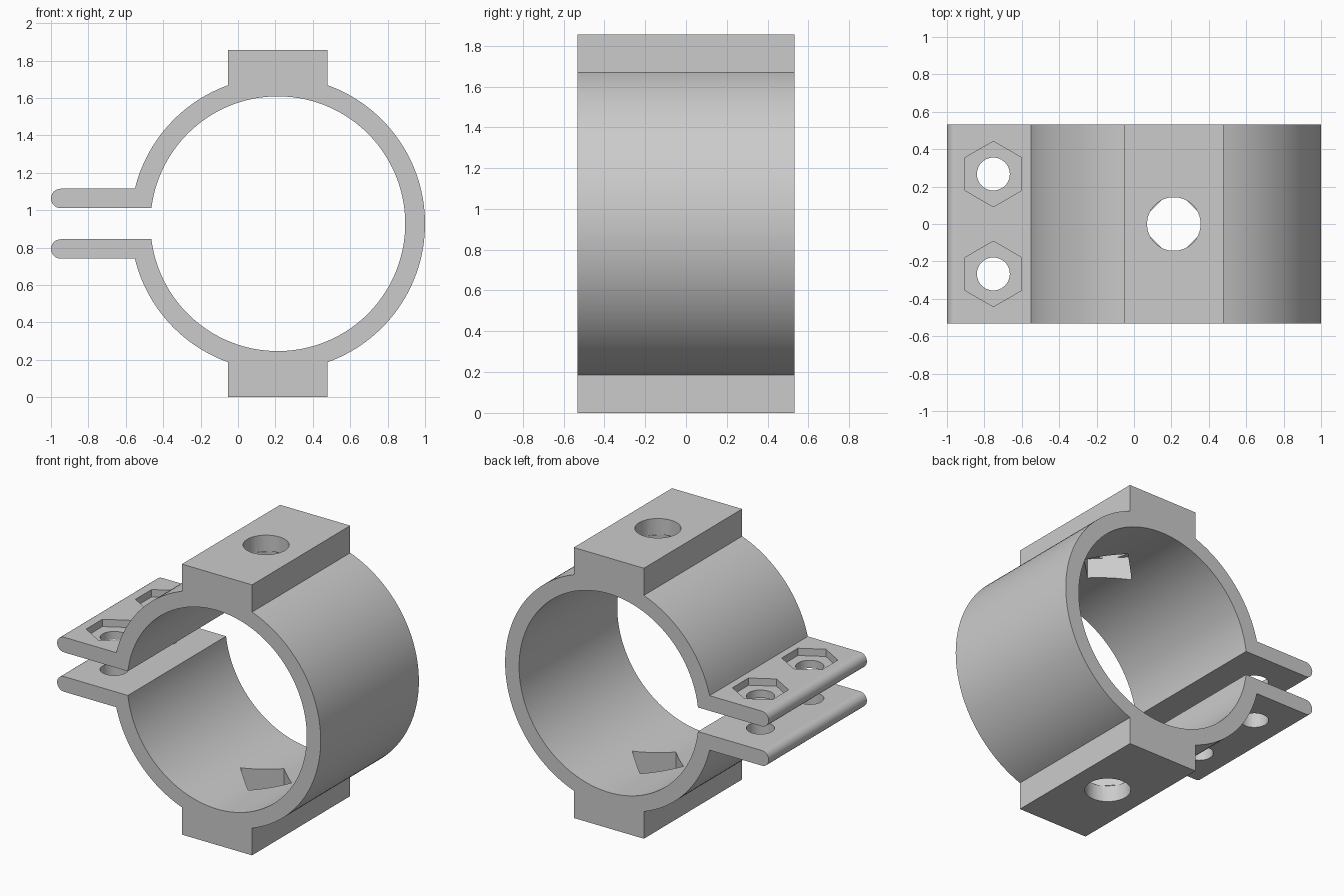
import bpy
import bmesh
from math import pi, cos, sin, acos, asin, radians
from mathutils import Matrix

default = bpy.data.objects.get("Cube")
if default:
    bpy.data.objects.remove(default, do_unlink=True)

# Main dimensions
CX, CZ = 0.213, 0.9275          # ring axis
R_OUT, R_IN = 0.787, 0.681      # ring radii
DEPTH = 0.532                   # half depth along y
BLOCK = 0.266                   # half width of the mounting blocks
TAB_LOW, TAB_HIGH = 0.083, 0.187  # tab height range from the ring axis
TAB_X = -0.752                  # bolt line on the tabs

plastic = bpy.data.materials.new("grey_plastic")
plastic.use_nodes = True
grey = (0.6, 0.6, 0.6, 1)
plastic.diffuse_color = grey
plastic.node_tree.nodes["Principled BSDF"].inputs["Base Color"].default_value = grey


def new_object(name, bm):
    bmesh.ops.recalc_face_normals(bm, faces=bm.faces)
    mesh = bpy.data.meshes.new(name)
    bm.to_mesh(mesh)
    bm.free()
    mesh.materials.append(plastic)
    obj = bpy.data.objects.new(name, mesh)
    bpy.context.collection.objects.link(obj)
    return obj


def arc(x, z, r, start, end, steps):
    angles = [start + (end - start) * i / steps for i in range(steps + 1)]
    return [(x + r * cos(a), z + r * sin(a)) for a in angles]


def prism_cutter(name, x, y, z_low, z_high, radius, sides, turn=0):
    bm = bmesh.new()
    place = Matrix.Translation((x, y, (z_low + z_high) / 2)) @ Matrix.Rotation(turn, 4, "Z")
    bmesh.ops.create_cone(bm, cap_ends=True, segments=sides, radius1=radius,
                          radius2=radius, depth=z_high - z_low, matrix=place)
    obj = new_object(name, bm)
    obj.hide_render = True
    return obj


# Upper half of the outline: ring, mounting block, rounded tab, bore
block_angle = acos(BLOCK / R_OUT)
tab_r = (TAB_HIGH - TAB_LOW) / 2
upper = arc(CX, 0, R_OUT, 0, block_angle, 32)
upper += [(CX + BLOCK, CZ), (CX - BLOCK, CZ)]
upper += arc(CX, 0, R_OUT, pi - block_angle, pi - asin(TAB_HIGH / R_OUT), 26)
upper += arc(-1 + tab_r, TAB_LOW + tab_r, tab_r, pi / 2, 1.5 * pi, 14)
upper += arc(CX, 0, R_IN, pi - asin(TAB_LOW / R_IN), 0, 80)
# Mirror it to close the split ring
outline = upper + [(x, -z) for x, z in reversed(upper[1:-1])]

# Clamp body: extruded outline
bm = bmesh.new()
face = bm.faces.new([bm.verts.new((x, -DEPTH, z + CZ)) for x, z in outline])
extruded = bmesh.ops.extrude_face_region(bm, geom=[face])
bmesh.ops.translate(bm, vec=(0, 2 * DEPTH, 0),
                    verts=[v for v in extruded["geom"] if isinstance(v, bmesh.types.BMVert)])
clamp = new_object("clamp_body", bm)

# Tab bolt holes with hexagonal nut pockets on the upper tab
cutters = []
tab_top = CZ + TAB_HIGH
for side in (-1, 1):
    y = side * 0.267
    cutters.append(prism_cutter("bolt_hole_cutter", TAB_X, y, 0.6, 1.3, 0.088, 48))
    cutters.append(prism_cutter("nut_pocket_cutter", TAB_X, y, tab_top - 0.05,
                                tab_top + 0.1, 0.175, 6))

# Block holes: round from outside, square pocket towards the bore
for side in (-1, 1):
    def span(a, b):
        return sorted((CZ + side * a, CZ + side * b))
    cutters.append(prism_cutter("block_hole_cutter", CX, 0, *span(0.815, 1.1), 0.143, 64))
    cutters.append(prism_cutter("square_pocket_cutter", CX, 0, *span(0.5, 0.817), 0.194, 4))

# Hexagon corners must point along y, square corners along x and y
for cutter in cutters:
    points = [v.co for v in cutter.data.vertices]
    mid = sum((p.xy for p in points), points[0].xy * 0) / len(points)
    corner = max(p.y - mid.y for p in points)
    reach = max((p.xy - mid).length for p in points)
    if corner < reach * 0.99:
        turn = radians(30 if len(points) == 12 else 45)
        centre = Matrix.Translation((mid.x, mid.y, 0))
        cutter.data.transform(centre @ Matrix.Rotation(turn, 4, "Z") @ centre.inverted())

bpy.ops.object.select_all(action="DESELECT")
clamp.select_set(True)
bpy.context.view_layer.objects.active = clamp
for cutter in cutters:
    cut = clamp.modifiers.new("cut", "BOOLEAN")
    cut.operation = "DIFFERENCE"
    cut.solver = "EXACT"
    cut.object = cutter
    bpy.ops.object.modifier_apply(modifier=cut.name)
    bpy.data.objects.remove(cutter, do_unlink=True)

# Smooth curved walls, crisp edges
bpy.ops.object.shade_smooth_by_angle(angle=radians(30))
weighted = clamp.modifiers.new("weighted_normals", "WEIGHTED_NORMAL")
weighted.keep_sharp = True
